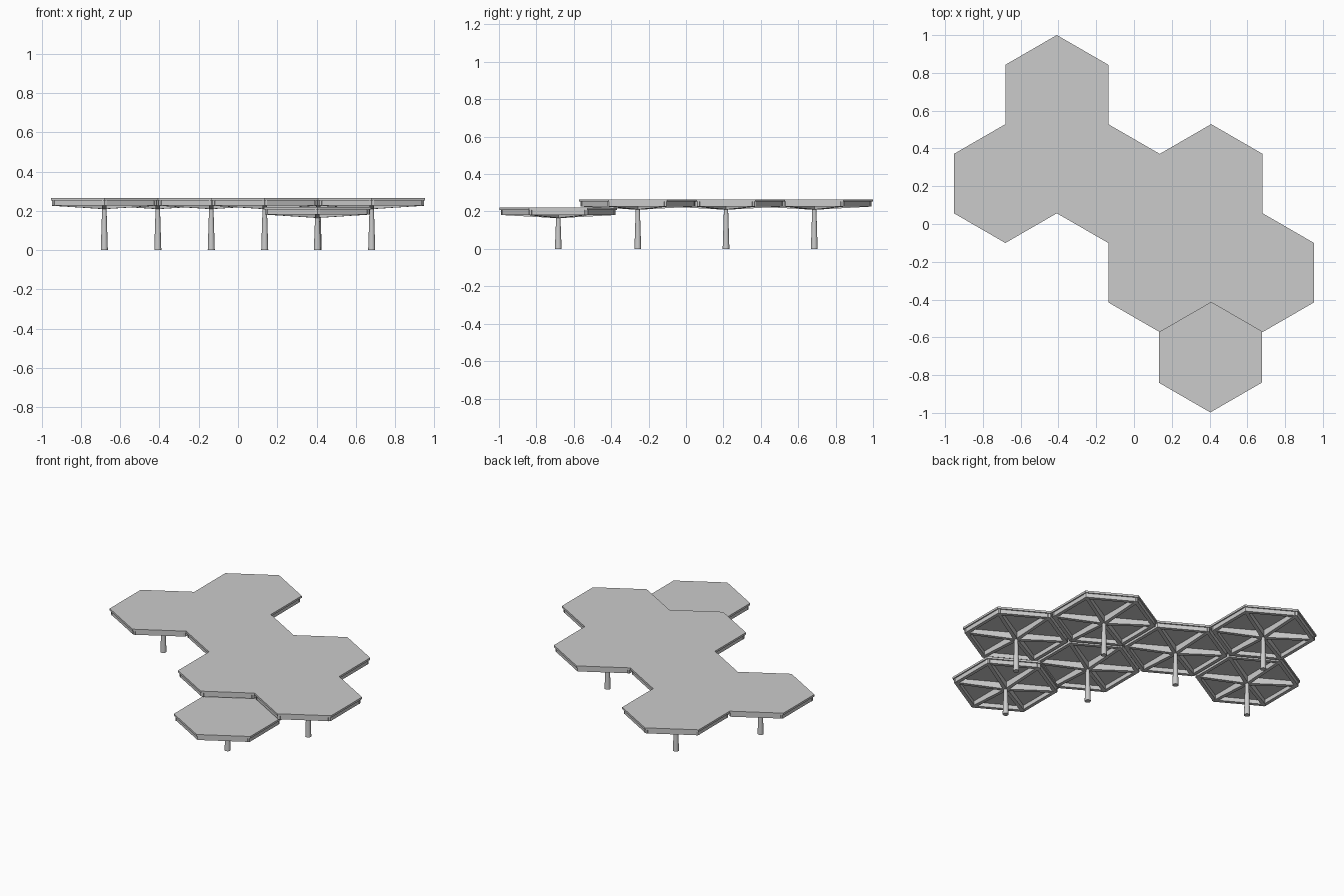
import bpy, bmesh, math
from mathutils import Vector

cube = bpy.data.objects.get("Cube")
if cube:
    bpy.data.objects.remove(cube)

R = 0.3145                      # hexagon corner radius
A = R * math.cos(math.pi / 6)   # hexagon side distance
TOP = 0.265
SLAB = 0.013
EDGE_DROP = 0.039
HUB_DROP = 0.056

mat = bpy.data.materials.new("concrete grey")
mat.use_nodes = True
grey = (0.6, 0.6, 0.6, 1)
mat.diffuse_color = grey
mat.node_tree.nodes["Principled BSDF"].inputs["Base Color"].default_value = grey


def finish(bm, name, location):
    bmesh.ops.recalc_face_normals(bm, faces=bm.faces)
    mesh = bpy.data.meshes.new(name)
    bm.to_mesh(mesh)
    bm.free()
    mesh.materials.append(mat)
    obj = bpy.data.objects.new(name, mesh)
    obj.location = location
    bpy.context.collection.objects.link(obj)
    return obj


def corner(i, radius, z=0):
    a = math.radians(30 + 60 * i)
    return Vector((radius * math.cos(a), radius * math.sin(a), z))


def prism(bm, lower, upper):
    lo = [bm.verts.new(p) for p in lower]
    up = [bm.verts.new(p) for p in upper]
    bm.faces.new(lo[::-1])
    bm.faces.new(up)
    n = len(lo)
    for i in range(n):
        j = (i + 1) % n
        bm.faces.new((lo[i], lo[j], up[j], up[i]))


def canopy(index, x, y, top):
    place = (x, y, 0)

    # Hexagonal roof slab
    bm = bmesh.new()
    prism(bm, [corner(i, R, top - SLAB) for i in range(6)],
          [corner(i, R, top) for i in range(6)])
    finish(bm, f"roof_slab_{index}", place)

    # Edge beams around the rim
    bm = bmesh.new()
    outer, inner = R - 0.009, R - 0.034
    for i in range(6):
        rings = [[corner(i, outer, z), corner(i + 1, outer, z),
                  corner(i + 1, inner, z), corner(i, inner, z)]
                 for z in (top - EDGE_DROP, top - SLAB)]
        prism(bm, *rings)
    finish(bm, f"edge_beams_{index}", place)

    # Radial beams that deepen towards the column
    bm = bmesh.new()
    for i in range(6):
        out = corner(i, 1)
        side = Vector((-out.y, out.x, 0)) * 0.011
        tip = out * (R - 0.012)
        up = Vector((0, 0, 1))
        lower = [-side + up * (top - HUB_DROP), tip - side + up * (top - EDGE_DROP),
                 tip + side + up * (top - EDGE_DROP), side + up * (top - HUB_DROP)]
        upper = [Vector((p.x, p.y, top - SLAB)) for p in lower]
        prism(bm, lower, upper)
    finish(bm, f"radial_beams_{index}", place)

    # Tapered round column
    bm = bmesh.new()
    height = top - SLAB
    bmesh.ops.create_cone(bm, cap_ends=True, segments=16, radius1=0.018,
                          radius2=0.010, depth=height)
    bmesh.ops.translate(bm, verts=bm.verts, vec=(0, 0, height / 2))
    column = finish(bm, f"column_{index}", place)
    bpy.ops.object.select_all(action='DESELECT')
    column.select_set(True)
    bpy.context.view_layer.objects.active = column
    bpy.ops.object.shade_smooth_by_angle()


# Honeycomb cells: half-steps across, rows up
cells = [(-1.5, 1), (-2.5, 0), (-0.5, 0), (1.5, 0), (0.5, -1), (2.5, -1)]
for n, (u, row) in enumerate(cells, 1):
    canopy(n, u * A, 0.214 + row * 1.5 * R, TOP)

# Lower canopy tucked under the front
canopy(len(cells) + 1, 0.404, -0.683, TOP - 0.045)
